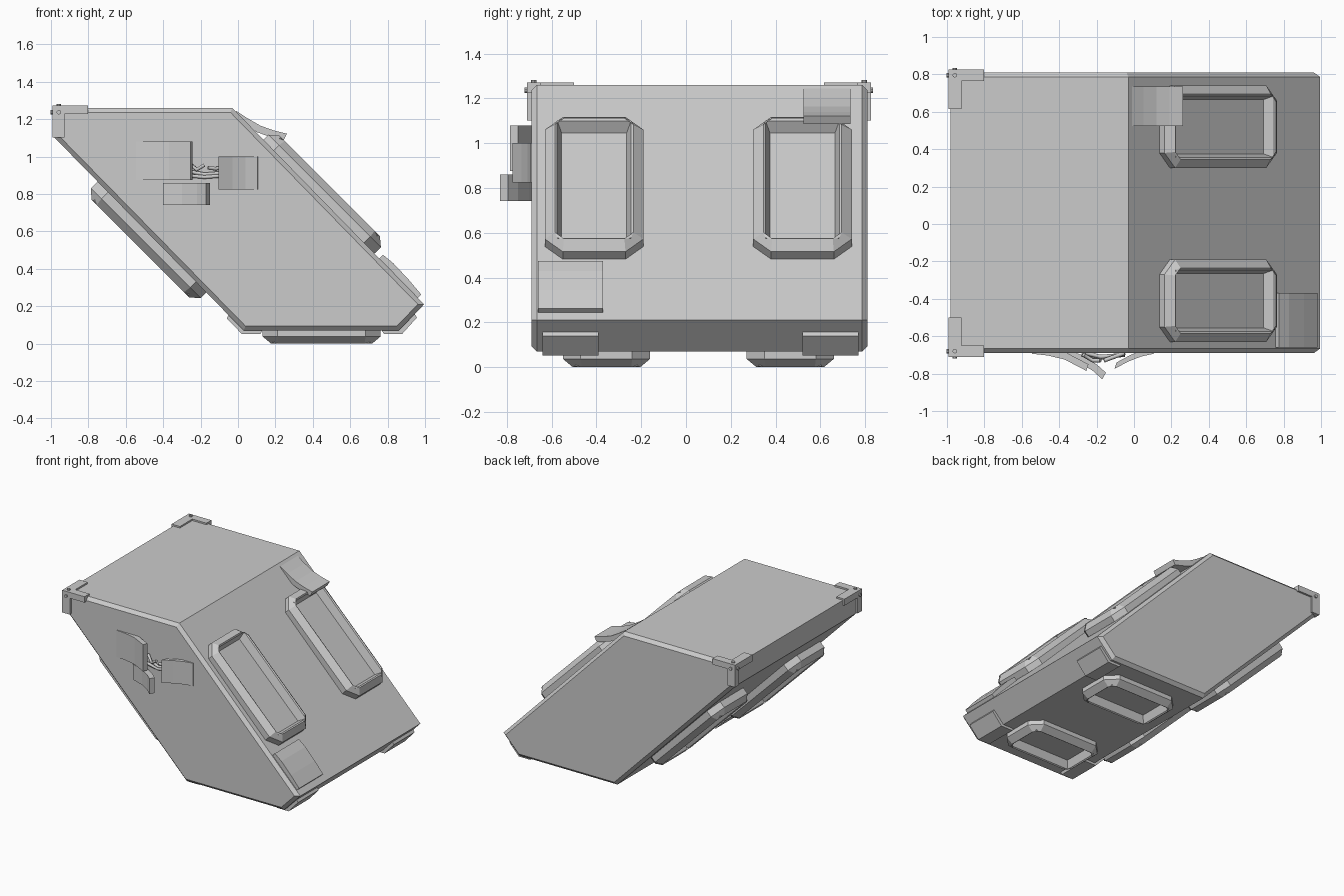
import bpy, bmesh
from mathutils import Vector, Matrix

if "Cube" in bpy.data.objects:
    bpy.data.objects.remove(bpy.data.objects["Cube"])


def finish(name, bm):
    bmesh.ops.remove_doubles(bm, verts=bm.verts, dist=0.0005)
    bmesh.ops.recalc_face_normals(bm, faces=bm.faces)
    me = bpy.data.meshes.new(name)
    bm.to_mesh(me)
    bm.free()
    ob = bpy.data.objects.new(name, me)
    bpy.context.collection.objects.link(ob)
    return ob


def prism(pts, axis, lo, hi):
    """Extrude a 2D outline along y (outline in x,z) or z (outline in x,y)."""
    bm = bmesh.new()
    put = (lambda a, b, c: (a, c, b)) if axis == 'y' else (lambda a, b, c: (a, b, c))
    rings = [[bm.verts.new(put(a, b, c)) for a, b in pts] for c in (lo, hi)]
    caps = [bm.faces.new(r) for r in rings]
    n = len(pts)
    for i in range(n):
        j = (i + 1) % n
        bm.faces.new((rings[0][i], rings[0][j], rings[1][j], rings[1][i]))
    return bm, caps


def bent_plate(name, path, offset, axis, lo, hi):
    """Bent sheet: path thickened by a 2D offset, then extruded."""
    back = [(a + offset[0], b + offset[1]) for a, b in reversed(path)]
    return finish(name, prism(path + back, axis, lo, hi)[0])


def octagon(l, w, c):
    l, w = l / 2, w / 2
    return [(l - c, w), (-l + c, w), (-l, w - c), (-l, -w + c),
            (-l + c, -w), (l - c, -w), (l, -w + c), (l, w - c)]


def frame(name, centre, normal, length, width, h):
    """Raised chamfered frame with a recessed panel."""
    n = Vector(normal).normalized()
    y = Vector((0, 1, 0))
    u = y.cross(n)
    c = Vector(centre)
    bm = bmesh.new()
    rings = []
    for inset, z, ch in ((0, -0.01, .08), (0, h * .5, .08), (.045, h, .04),
                         (.055, h * .92, 0), (.075, .012, 0)):
        rings.append([bm.verts.new(c + u * a + y * b + n * z)
                      for a, b in octagon(length - 2 * inset, width - 2 * inset, ch)])
    for r0, r1 in zip(rings, rings[1:]):
        for i in range(8):
            j = (i + 1) % 8
            bm.faces.new((r0[i], r0[j], r1[j], r1[i]))
    bm.faces.new(rings[0])
    bm.faces.new(rings[-1])
    return finish(name, bm)


def box(bm, lo, hi):
    lo, hi = [Vector([f(a, b) for a, b in zip(lo, hi)]) for f in (min, max)]
    m = Matrix.Translation((lo + hi) / 2) @ Matrix.Diagonal((*(hi - lo), 1))
    bmesh.ops.create_cube(bm, size=1, matrix=m)


# Slanted body with chamfered side faces
outline = [(-.98, 1.26), (-.03, 1.26), (.995, .21), (.86, .07), (.03, .07), (-.98, 1.10)]
bm, caps = prism(outline, 'y', -.69, .81)
bmesh.ops.bevel(bm, geom=[e for f in caps for e in f.edges], offset=.024,
                segments=1, affect='EDGES')
finish("body", bm)

# Raised frames on the two slopes and the underside
for side, s in (("front", -1), ("back", 1)):
    frame(f"upper_frame_{side}", (.437, .055 + s * .465, .79), (1, 0, 1), .85, .44, .075)
    frame(f"lower_frame_{side}", (-.465, .055 + s * .465, .565), (-1, 0, -1), .83, .44, .08)
    frame(f"bottom_frame_{side}", (.447, .055 + s * .41, .075), (0, 0, -1), .63, .39, .075)

# Corner brackets with bolts at the upper left edge
for side, s, y in (("front", 1, -.71), ("back", -1, .825)):
    bm = bmesh.new()
    o = Vector((-.993, y, 1.272))
    box(bm, o, o + Vector((.19, s * .06, -.045)))
    box(bm, o, o + Vector((.07, s * .21, -.045)))
    box(bm, o, o + Vector((.065, s * .05, -.17)))
    box(bm, o, o + Vector((.04, s * .21, -.05)))
    finish(f"corner_bracket_{side}", bm)
    bm = bmesh.new()
    for pos, ax in (((.035, s * .03, 0), (0, 0, 1)), ((.035, 0, -.035), (0, s, 0)),
                    ((0, s * .03, -.035), (1, 0, 0))):
        rot = Vector((0, 0, 1)).rotation_difference(Vector(ax)).to_matrix().to_4x4()
        bmesh.ops.create_cone(bm, cap_ends=True, segments=10, radius1=.012, radius2=.012,
                              depth=.02, matrix=Matrix.Translation(o + Vector(pos)) @ rot)
    finish(f"bracket_bolts_{side}", bm)

# Plates on the upper slope
bent_plate("peeled_plate", [(-.01, 1.245), (.05, 1.205), (.12, 1.165), (.19, 1.14), (.262, 1.122)],
           (-.018, -.035), 'y', .525, .735)
bent_plate("slope_plate", [(.775, .475), (.83, .43), (.91, .345), (.98, .262)],
           (-.025, -.025), 'y', -.66, -.37)

# Bent plates wrapped round the lower edges
right_path = [(.78, .052), (.878, .052), (.957, .14)]
for side, lo, hi in (("front", -.64, -.39), ("back", .52, .77)):
    bent_plate(f"lower_edge_plate_{side}", right_path, (-.02, .03), 'y', lo, hi)
bent_plate("left_edge_plate", [(-.06, .135), (.02, .052), (.12, .052)], (.015, .03),
           'y', -.64, -.39)

# Torn panels on the front
bent_plate("torn_panel_left", [(-.545, -.694), (-.46, -.703), (-.37, -.725), (-.255, -.785)],
           (.012, .035), 'z', .875, 1.08)
bent_plate("torn_panel_low", [(-.40, -.70), (-.30, -.735), (-.22, -.785), (-.17, -.83)],
           (.02, .035), 'z', .742, .86)
bent_plate("torn_panel_right", [(.105, -.694), (.04, -.708), (-.03, -.735), (-.105, -.775)],
           (.012, .035), 'z', .825, 1.0)

# Loose wires between the torn panels
wires = [[(-.27, -.70, .97), (-.22, -.73, .93), (-.18, -.73, .955)],
         [(-.28, -.70, .90), (-.18, -.715, .89), (-.06, -.70, .90)],
         [(-.26, -.69, .92), (-.18, -.71, .905), (-.05, -.70, .915)],
         [(-.16, -.73, .94), (-.12, -.715, .935), (-.05, -.69, .95)]]
for i, pts in enumerate(wires):
    cu = bpy.data.curves.new(f"wire_{i + 1}", 'CURVE')
    cu.dimensions = '3D'
    cu.bevel_depth = .011
    cu.bevel_resolution = 1
    cu.use_fill_caps = True
    sp = cu.splines.new('POLY')
    sp.points.add(len(pts) - 1)
    for p, co in zip(sp.points, pts):
        p.co = (*co, 1)
    bpy.context.collection.objects.link(bpy.data.objects.new(f"wire_{i + 1}", cu))
